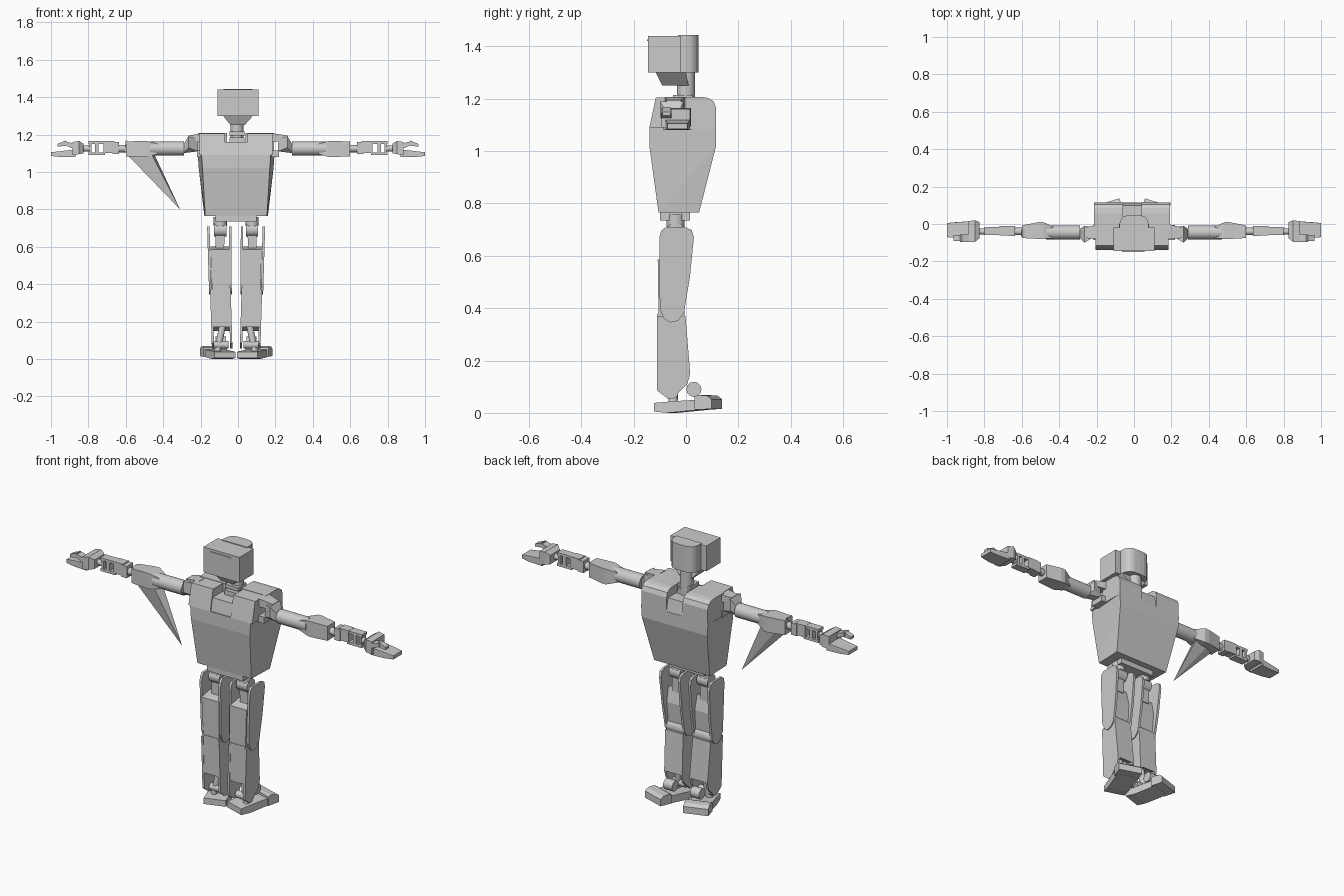
import bpy, bmesh, math
from mathutils import Vector, Matrix

if "Cube" in bpy.data.objects:
    bpy.data.objects.remove(bpy.data.objects["Cube"])

grey = bpy.data.materials.new("light grey")
grey.diffuse_color = (0.6, 0.6, 0.6, 1)
grey.use_nodes = True
grey.node_tree.nodes["Principled BSDF"].inputs["Base Color"].default_value = grey.diffuse_color
CX = -0.01  # midline of the body


def finish(name, bm, smooth=False):
    bmesh.ops.recalc_face_normals(bm, faces=bm.faces)
    me = bpy.data.meshes.new(name)
    bm.to_mesh(me)
    bm.free()
    me.materials.append(grey)
    ob = bpy.data.objects.new(name, me)
    bpy.context.collection.objects.link(ob)
    if smooth:
        bpy.context.view_layer.objects.active = ob
        ob.select_set(True)
        bpy.ops.object.shade_smooth_by_angle(angle=math.radians(35))
        ob.select_set(False)
    return ob


def hull(name, pts):
    """Convex solid around a few corner points."""
    bm = bmesh.new()
    vs = [bm.verts.new(p) for p in pts]
    r = bmesh.ops.convex_hull(bm, input=vs)
    junk = {g for g in r["geom_interior"] + r["geom_unused"] if isinstance(g, bmesh.types.BMVert)}
    bmesh.ops.delete(bm, geom=list(junk), context='VERTS')
    bmesh.ops.dissolve_limit(bm, angle_limit=0.01, verts=bm.verts, edges=bm.edges)
    return finish(name, bm)


def rect(x0, x1, y0, y1, z):
    return [(x, y, z) for x in (x0, x1) for y in (y0, y1)]


def box(name, x0, x1, y0, y1, z0, z1):
    return hull(name, rect(x0, x1, y0, y1, z0) + rect(x0, x1, y0, y1, z1))


def rod(name, a, b, r, n=20):
    a, b = Vector(a), Vector(b)
    bm = bmesh.new()
    m = Matrix.Translation((a + b) / 2) @ (b - a).to_track_quat('Z', 'Y').to_matrix().to_4x4()
    bmesh.ops.create_cone(bm, cap_ends=True, segments=n, radius1=r, radius2=r,
                          depth=(b - a).length, matrix=m)
    return finish(name, bm, True)


def prism(name, outline, x_low, x_high):
    """Side outline (y, z) given thickness in x; x ranges are functions of z."""
    bm = bmesh.new()
    lo = [bm.verts.new((x_low(z), y, z)) for y, z in outline]
    hi = [bm.verts.new((x_high(z), y, z)) for y, z in outline]
    bm.faces.new(lo)
    bm.faces.new(hi)
    for i in range(len(lo)):
        j = (i + 1) % len(lo)
        bm.faces.new((lo[i], lo[j], hi[j], hi[i]))
    return finish(name, bm)


# Head: wide visor block with a rounded back, a slot, and a tapered chin
box("visor", -0.11, 0.11, -0.145, -0.02, 1.30, 1.44)
arc = [(0.078 * math.copysign(abs(math.cos(t)) ** 0.6, math.cos(t)), -0.03 + 0.078 * math.sin(t) ** 0.6)
       for t in [math.pi * i / 14 for i in range(1, 14)]]
arc = [(0.078, -0.03)] + arc + [(-0.078, -0.03)]
hull("head_back", [(x, y, z) for x, y in arc for z in (1.30, 1.444)])
box("visor_slot", -0.065, 0.055, -0.149, -0.144, 1.42, 1.426)
hull("chin", rect(-0.08, 0.08, -0.115, 0.0, 1.30) + rect(-0.04, 0.035, -0.09, 0.01, 1.25))
rod("neck", (-0.005, 0, 1.15), (-0.005, 0, 1.31), 0.035)
box("neck_collar", -0.045, 0.035, -0.055, 0.03, 1.15, 1.185)
box("neck_ring", -0.045, 0.035, -0.05, 0.025, 1.195, 1.215)

# Torso: tapered trunk, leaning outward to the shoulders
trunk = []
for z, yf, yb, wf, wb in ((0.765, -0.105, 0.05, 0.165, 0.17), (1.02, -0.14, 0.115, 0.18, 0.20),
                          (1.09, -0.14, 0.115, 0.185, 0.205)):
    trunk += [(CX - wf, yf, z), (CX + wf, yf, z), (CX - wb, yb, z), (CX + wb, yb, z)]
hull("trunk", trunk)
hull("upper_chest", rect(-0.08, 0.06, -0.135, 0.115, 1.08) + rect(-0.08, 0.06, -0.12, 0.10, 1.16))
box("waist_plate", -0.12, 0.10, -0.10, 0.015, 0.735, 0.768)


def side(s, u0, u1):
    return sorted((CX + s * u0, CX + s * u1))


for s, tag in ((-1, "left"), (1, "right")):
    # Chest block and rounded back of the shoulder
    a, b = side(s, 0.062, 0.195)
    hull(tag + "_chest_block", rect(a, b, -0.14, -0.02, 1.09) + rect(a, b, -0.115, -0.02, 1.205))
    a, b = side(s, 0.05, 0.203)
    back = [(-0.03, 1.08), (0.115, 1.08), (0.115, 1.165), (0.105, 1.19), (0.085, 1.203), (0.06, 1.207), (-0.03, 1.207)]
    prism(tag + "_shoulder_back", back, lambda z: a, lambda z: b)

    # Shoulder joint
    def P(x, y, z):
        return (s * x, y, z)

    def abox(name, x0, x1, y0, y1, z0, z1):
        a, b = sorted((s * x0, s * x1))
        return box(tag + name, a, b, y0, y1, z0, z1)

    hull(tag + "_shoulder_cap", [P(x, y, z) for x, y0, y1, z0, z1 in
         ((0.18, -0.08, 0.0, 1.16, 1.207), (0.265, -0.075, -0.02, 1.165, 1.195)) for y in (y0, y1) for z in (z0, z1)])
    hull(tag + "_shoulder_joint", [P(x, y, z) for x, y0, y1, z0, z1 in
         ((0.215, -0.07, -0.02, 1.11, 1.18), (0.265, -0.10, -0.01, 1.13, 1.19), (0.295, -0.07, -0.03, 1.10, 1.14))
         for y in (y0, y1) for z in (z0, z1)])
    abox("_shoulder_pin", 0.17, 0.22, -0.085, -0.005, 1.08, 1.115)

    # Arm: round upper arm, faceted elbow cuff, wrist frame
    rod(tag + "_upper_arm", P(0.29, -0.045, 1.125), P(0.47, -0.045, 1.125), 0.038, 24)
    hull(tag + "_elbow_cuff", [P(x, y, z) for x, y0, y1, z0, z1 in
         ((0.43, -0.075, -0.015, 1.095, 1.15), (0.485, -0.08, 0.01, 1.08, 1.165),
          (0.51, -0.08, 0.01, 1.08, 1.165), (0.60, -0.075, -0.008, 1.083, 1.163))
         for y in (y0, y1) for z in (z0, z1)])
    rod(tag + "_forearm_rod", P(0.58, -0.04, 1.125), P(0.66, -0.04, 1.125), 0.02)
    abox("_forearm_block", 0.635, 0.67, -0.065, -0.01, 1.095, 1.16)
    abox("_forearm_mid", 0.66, 0.72, -0.062, -0.012, 1.10, 1.165)
    for z in (1.09, 1.15):
        abox("_wrist_rail", 0.71, 0.80, -0.06, -0.015, z, z + 0.014)
    abox("_wrist_post", 0.745, 0.765, -0.06, -0.015, 1.09, 1.164)
    abox("_wrist_end", 0.782, 0.795, -0.06, -0.015, 1.09, 1.164)
    rod(tag + "_wrist", P(0.79, -0.04, 1.125), P(0.84, -0.04, 1.125), 0.016)

    # Hand: palm block, flat finger plate, hooked thumb
    hull(tag + "_palm", [P(x, y, z) for x, y0, y1, z0, z1 in
         ((0.825, -0.075, 0.01, 1.10, 1.15), (0.85, -0.095, 0.02, 1.095, 1.165), (0.885, -0.095, 0.015, 1.09, 1.16))
         for y in (y0, y1) for z in (z0, z1)])
    hull(tag + "_fingers", [P(x, y, z) for x, y0, y1, z0, z1 in
         ((0.87, -0.08, 0.015, 1.08, 1.12), (0.95, -0.075, 0.01, 1.08, 1.10), (1.0, -0.07, 0.005, 1.085, 1.105))
         for y in (y0, y1) for z in (z0, z1)])
    hull(tag + "_thumb", [P(x, y, z) for x, z0, z1 in ((0.87, 1.12, 1.15), (0.93, 1.145, 1.165))
         for y in (-0.095, -0.055) for z in (z0, z1)])
    hull(tag + "_thumb_tip", [P(x, y, z) for x, z0, z1 in ((0.92, 1.14, 1.168), (0.965, 1.135, 1.15))
         for y in (-0.09, -0.06) for z in (z0, z1)])

    # Hip joint
    def L(u, y, z):
        return (CX + s * u, y, z)

    rod(tag + "_hip_disc", L(0.085, -0.04, 0.71), L(0.085, -0.04, 0.76), 0.035)
    rod(tag + "_hip_ball", L(0.052, -0.04, 0.69), L(0.118, -0.04, 0.69), 0.036)
    hull(tag + "_hip_link", [L(u, y, z) for u, z in ((0.06, 0.69), (0.11, 0.69), (0.065, 0.58), (0.11, 0.58))
         for y in (-0.06, -0.02)])

    # Leaf-shaped thigh plates on both sides of the leg
    leaf = [(-0.102, 0.67), (-0.095, 0.695), (-0.08, 0.708), (0.0, 0.708), (0.022, 0.698), (0.03, 0.67),
            (0.015, 0.52), (-0.008, 0.38), (-0.03, 0.352), (-0.06, 0.345), (-0.085, 0.36), (-0.10, 0.40)]
    for name, u, lean in (("_outer_thigh_plate", 0.142, 0.03), ("_inner_thigh_plate", 0.025, 0.005)):
        prism(tag + name, leaf, lambda z: CX + s * (u + lean * (z - 0.7)),
              lambda z: CX + s * (u + 0.013 + lean * (z - 0.7)))
    # Thigh box with sloped top, knee and shin
    prism(tag + "_thigh", [(-0.105, 0.37), (-0.108, 0.585), (-0.03, 0.60), (-0.01, 0.52), (-0.02, 0.37)],
          lambda z: CX + s * 0.032, lambda z: CX + s * (0.13 + 0.04 * (z - 0.4)))
    rod(tag + "_knee", L(0.03, -0.045, 0.385), L(0.135, -0.045, 0.385), 0.04)
    prism(tag + "_shin", [(-0.108, 0.17), (-0.108, 0.38), (-0.02, 0.38), (-0.002, 0.37), (0.016, 0.15), (-0.03, 0.17)],
          lambda z: CX + s * 0.03, lambda z: CX + s * (0.125 + 0.03 * (z - 0.2)))
    fin = [(-0.11, 0.37), (-0.002, 0.37), (0.016, 0.15), (0.005, 0.11), (-0.05, 0.055), (-0.07, 0.055), (-0.11, 0.085)]
    for u, name in ((0.122, "_outer_shin_plate"), (0.024, "_inner_shin_plate")):
        prism(tag + name, fin, lambda z: CX + s * (u + 0.03 * (z - 0.2)),
              lambda z: CX + s * (u + 0.012 + 0.03 * (z - 0.2)))
    # Ankle struts and joint
    rod(tag + "_ankle_strut", L(0.10, -0.05, 0.04), L(0.07, -0.04, 0.19), 0.018, 12)
    rod(tag + "_ankle_bar", L(0.04, -0.05, 0.075), L(0.125, -0.05, 0.075), 0.02, 12)
    rod(tag + "_ankle_joint", L(0.055, 0.03, 0.09), L(0.11, 0.03, 0.09), 0.029, 12)

    # Foot: turned in at the front, with a rounded rear block
    turn = Matrix.Translation((CX + s * 0.095, 0.005, 0)) @ Matrix.Rotation(-s * math.radians(18), 4, 'Z')
    for name, outline, w in (
            ("_foot", [(-0.115, 0.005), (-0.115, 0.038), (-0.03, 0.045), (0.055, 0.05), (0.07, 0.012), (-0.06, 0)], 0.058),
            ("_heel", [(0.05, 0.012), (0.05, 0.062), (0.065, 0.068), (0.10, 0.066), (0.118, 0.052), (0.118, 0.015)], 0.066)):
        ob = prism(tag + name, outline, lambda z: -w, lambda z: w)
        ob.data.transform(turn)

# Long spike hanging from one elbow
tip = (-0.31, -0.045, 0.80)
hull("elbow_spike", [(-0.605, -0.06, 1.105), (-0.60, -0.03, 1.17), (-0.60, -0.07, 1.17),
                     (-0.45, -0.02, 1.10), (-0.46, -0.075, 1.09), tip])
